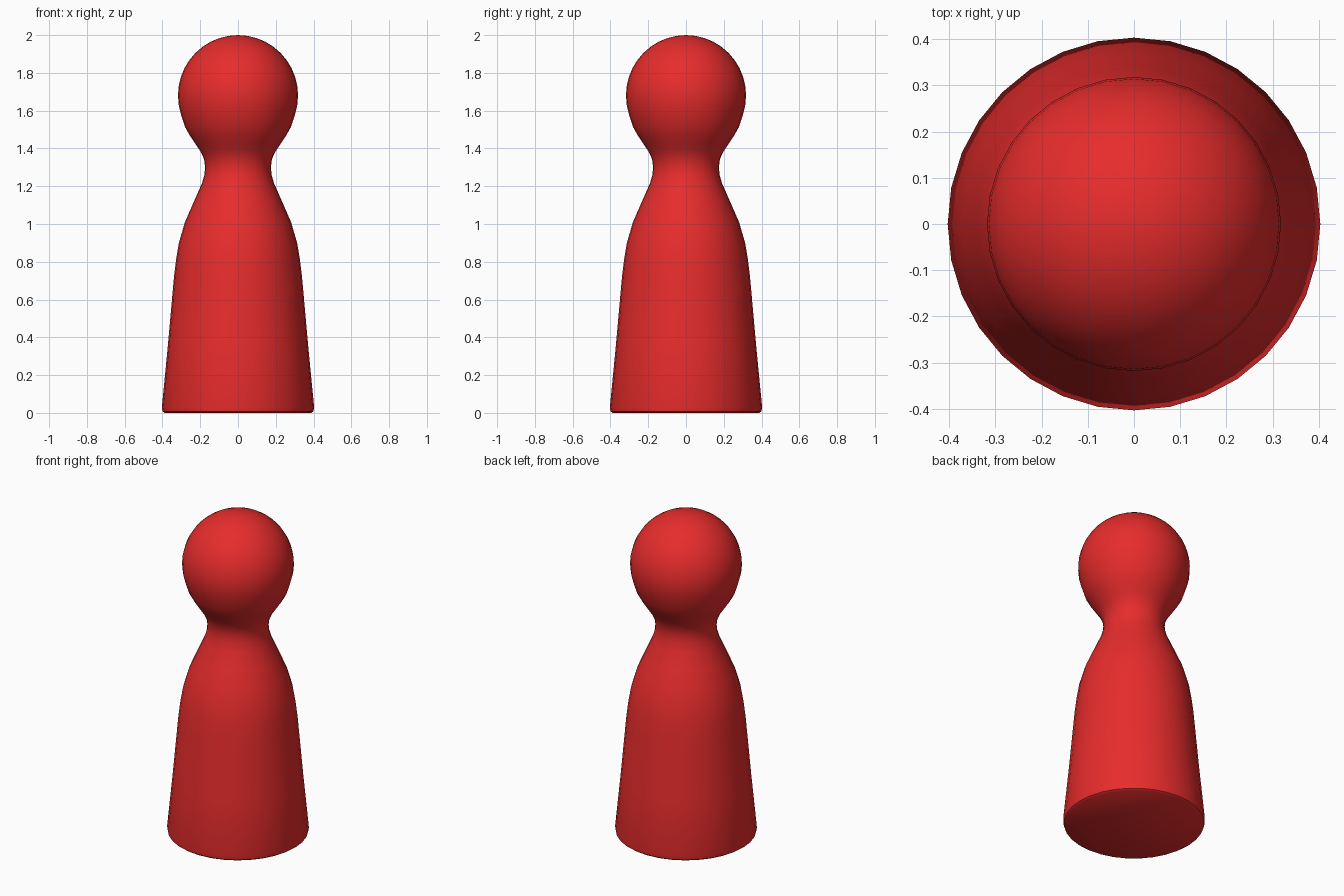
import bpy, bmesh
from math import sin, cos, tau, radians

if "Cube" in bpy.data.objects:
    bpy.data.objects.remove(bpy.data.objects["Cube"])

# Body outline as (radius, height), from the base rim up to the neck
profile = [(0, 0), (0.388, 0), (0.399, 0.008), (0.403, 0.03), (0.371, 0.36), (0.339, 0.72),
           (0.328, 0.81), (0.313, 0.90), (0.281, 1.01), (0.235, 1.115),
           (0.191, 1.215), (0.178, 1.26), (0.174, 1.30), (0.180, 1.345),
           (0.199, 1.385), (0.226, 1.425), (0.256, 1.47), (0.281, 1.515)]

# Head outline: a ball of radius 0.32 centred at z = 1.68
for a in [-19, -10] + [i * 9 for i in range(10)]:
    profile.append((0.318 * cos(radians(a)), 1.68 + 0.32 * sin(radians(a))))
profile.append((0, 2.0))

# Turn the outline on the z axis with 32 sides
bm = bmesh.new()
verts = [bm.verts.new((r, 0, z)) for r, z in profile]
edges = [bm.edges.new(pair) for pair in zip(verts, verts[1:])]
bmesh.ops.spin(bm, geom=verts + edges, cent=(0, 0, 0), axis=(0, 0, 1),
               angle=tau, steps=32, use_merge=False)
bmesh.ops.remove_doubles(bm, verts=bm.verts, dist=0.0005)
bmesh.ops.recalc_face_normals(bm, faces=bm.faces)

mesh = bpy.data.meshes.new("game_pawn")
bm.to_mesh(mesh)
bm.free()
pawn = bpy.data.objects.new("game_pawn", mesh)
bpy.context.collection.objects.link(pawn)

# Red finish
red = bpy.data.materials.new("red")
red.diffuse_color = (0.8, 0.025, 0.025, 1)
red.use_nodes = True
red.node_tree.nodes["Principled BSDF"].inputs["Base Color"].default_value = red.diffuse_color
mesh.materials.append(red)

# Smooth sides with a crisp base edge
bpy.context.view_layer.objects.active = pawn
pawn.select_set(True)
bpy.ops.object.shade_smooth_by_angle(angle=radians(40))
